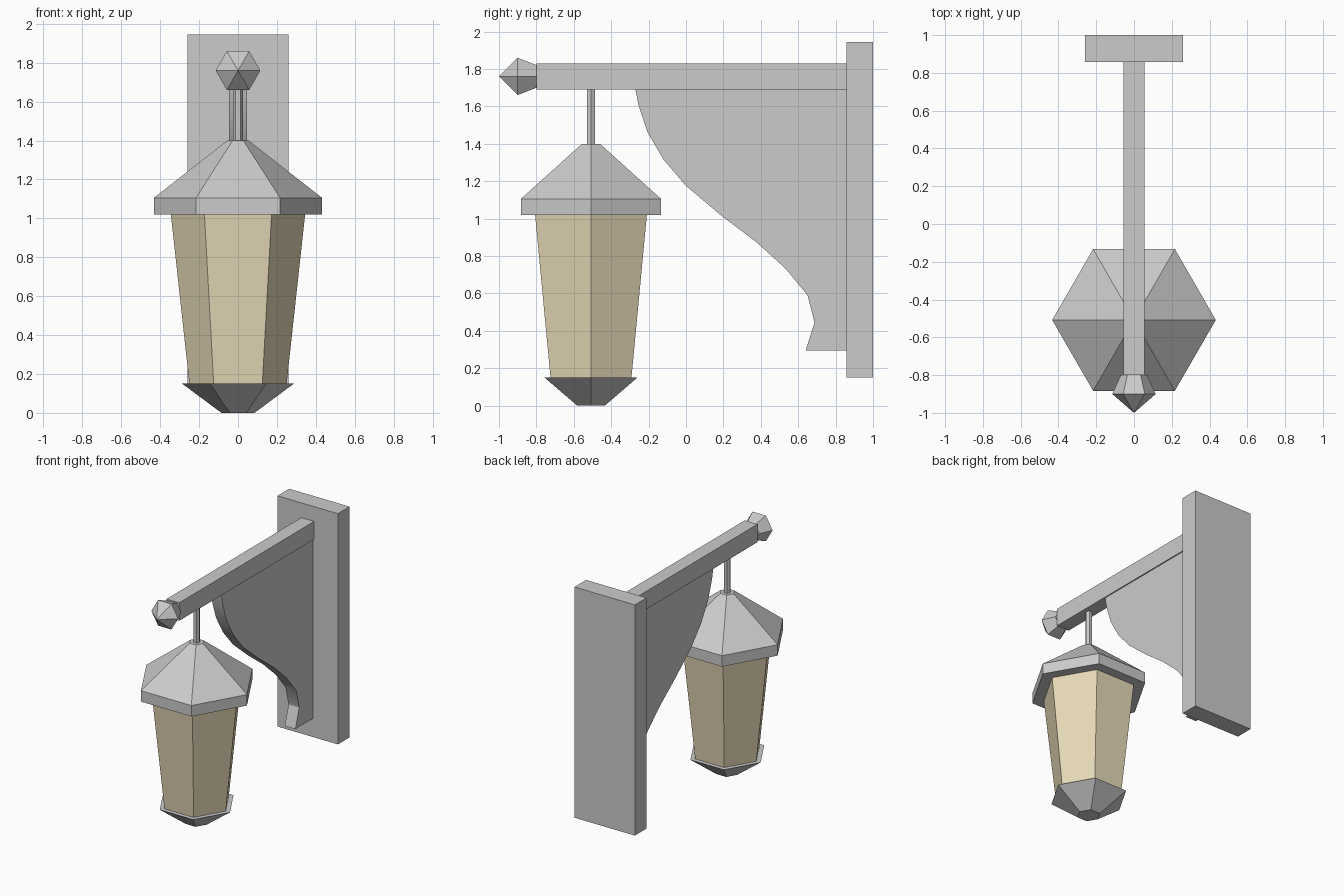
import bpy, bmesh
from math import cos, sin, pi
from mathutils import Matrix, Vector

if "Cube" in bpy.data.objects:
    bpy.data.objects.remove(bpy.data.objects["Cube"])


def make_object(name, bm, matrix=None):
    if matrix:
        bm.transform(matrix)
    bmesh.ops.recalc_face_normals(bm, faces=bm.faces)
    mesh = bpy.data.meshes.new(name)
    bm.to_mesh(mesh)
    bm.free()
    obj = bpy.data.objects.new(name, mesh)
    bpy.context.collection.objects.link(obj)
    return obj


def box(name, low, high):
    low, high = Vector(low), Vector(high)
    bm = bmesh.new()
    bmesh.ops.create_cube(bm, size=1)
    size = Matrix.Diagonal((*(high - low), 1))
    return make_object(name, bm, Matrix.Translation((low + high) / 2) @ size)


def hex_stack(name, profile, matrix):
    """Six-sided solid along z from (radius, height) pairs; radius 0 makes a tip."""
    bm = bmesh.new()
    rings = []
    for r, z in profile:
        count = 6 if r else 1
        rings.append([bm.verts.new((r * cos(i * pi / 3), r * sin(i * pi / 3), z))
                      for i in range(count)])
    for a, b in zip(rings, rings[1:]):
        for i in range(6):
            j = (i + 1) % 6
            if len(b) == 1:
                bm.faces.new((a[i], a[j], b[0]))
            else:
                bm.faces.new((a[i], a[j], b[j], b[i]))
    for ring in (rings[0], rings[-1]):
        if len(ring) == 6:
            bm.faces.new(ring)
    return make_object(name, bm, matrix)


# Wall plate and arm
box("wall_plate", (-0.26, 0.857, 0.15), (0.26, 1.0, 1.945))
box("arm", (-0.055, -0.8, 1.69), (0.055, 0.857, 1.83))

# Pointed finial on the arm tip, stacked along -y
hex_stack("finial", [(0.07, 0), (0.115, 0.1), (0, 0.2)],
          Matrix.Translation((0, -0.8, 1.76)) @ Matrix.Rotation(pi / 2, 4, 'X'))

# Curved support bracket: (y, z) profile extruded across x
profile = [(-0.27, 1.69), (-0.255, 1.61), (-0.205, 1.46), (-0.12, 1.315),
           (0.0, 1.175), (0.19, 1.015), (0.375, 0.875), (0.53, 0.735),
           (0.65, 0.59), (0.687, 0.445), (0.64, 0.295), (0.857, 0.295),
           (0.857, 1.69)]
bm = bmesh.new()
side = bm.faces.new([bm.verts.new((-0.046, y, z)) for y, z in profile])
out = bmesh.ops.extrude_face_region(bm, geom=[side], use_keep_orig=True)
bmesh.ops.translate(bm, vec=(0.092, 0, 0),
                    verts=[v for v in out["geom"] if isinstance(v, bmesh.types.BMVert)])
bracket = make_object("support_bracket", bm)
bpy.context.view_layer.objects.active = bracket
bracket.select_set(True)
bpy.ops.object.shade_smooth_by_angle(angle=pi / 6)

# Hanging lantern
centre = Matrix.Translation((0, -0.508, 0))
hex_stack("hanging_rod", [(0.025, 1.39), (0.025, 1.70)], centre)
hex_stack("lantern_roof", [(0.433, 1.02), (0.433, 1.105), (0.055, 1.40)], centre)
glass = hex_stack("lantern_glass", [(0.25, 0.15), (0.345, 1.02)], centre)
hex_stack("lantern_base", [(0.085, 0), (0.287, 0.15)], centre)

# Warm glass colour
material = bpy.data.materials.new("warm_glass")
material.diffuse_color = (0.8, 0.7, 0.48, 1)
material.use_nodes = True
material.node_tree.nodes["Principled BSDF"].inputs["Base Color"].default_value = material.diffuse_color
glass.data.materials.append(material)
